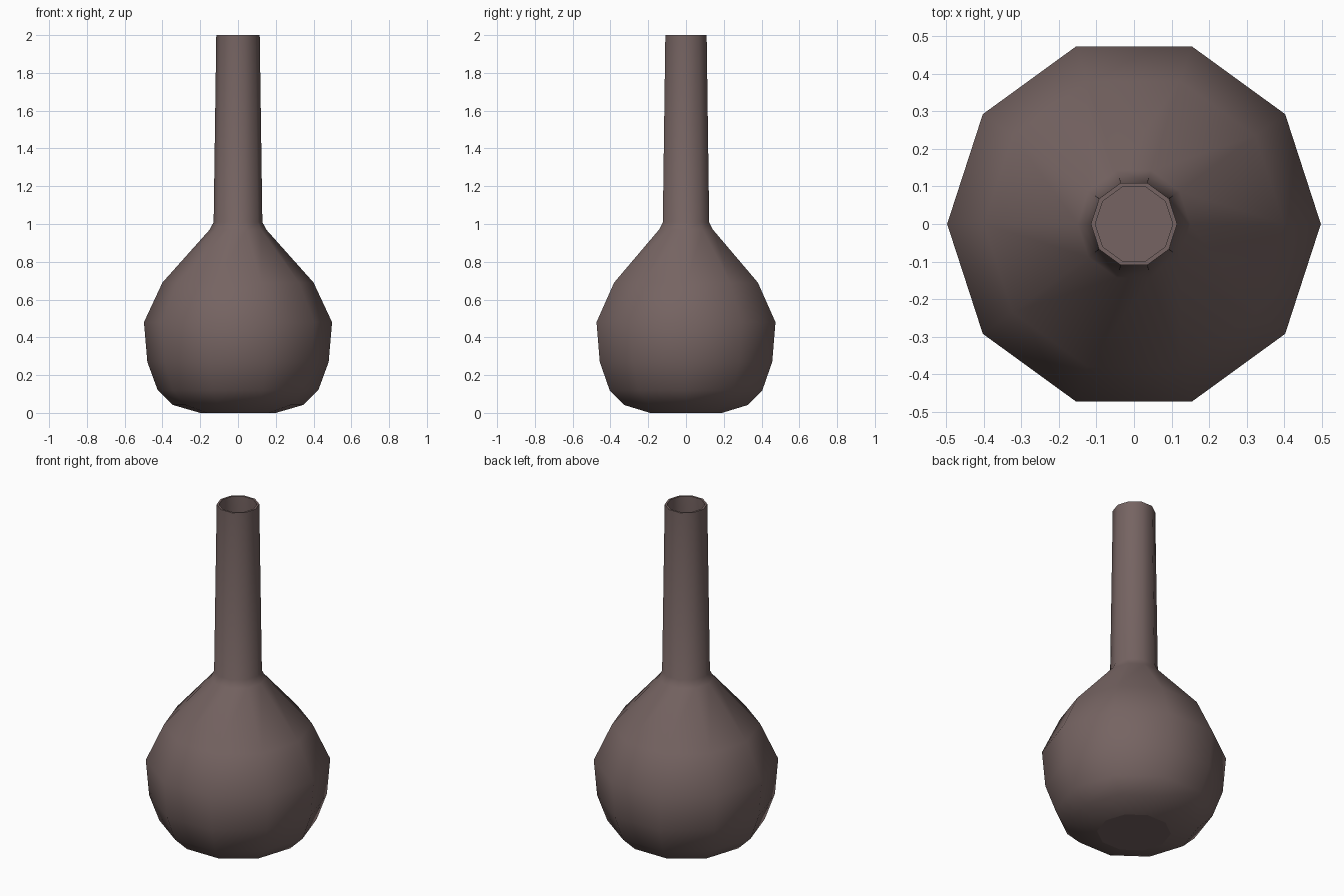
import bpy, bmesh, math

if "Cube" in bpy.data.objects:
    bpy.data.objects.remove(bpy.data.objects["Cube"])

SIDES = 10
# Profile (radius, height): outer wall going up, over the rim, then down the inner wall
outer = [(0.20, 0.0), (0.345, 0.042), (0.425, 0.12), (0.48, 0.27), (0.498, 0.48),
         (0.40, 0.69), (0.15, 0.97), (0.129, 1.01), (0.115, 2.0)]
inner = [(0.103, 2.0), (0.117, 1.01), (0.138, 0.96), (0.388, 0.68), (0.486, 0.475),
         (0.468, 0.275), (0.415, 0.13), (0.338, 0.053), (0.20, 0.012)]
profile = outer + inner

bm = bmesh.new()


def ring(r, z):
    return [bm.verts.new((r * math.cos(2 * math.pi * i / SIDES),
                          r * math.sin(2 * math.pi * i / SIDES), z)) for i in range(SIDES)]


# Revolved wall
rings = [ring(r, z) for r, z in profile]
for a, b in zip(rings, rings[1:]):
    for i in range(SIDES):
        j = (i + 1) % SIDES
        bm.faces.new((a[i], a[j], b[j], b[i]))

# Underside and inside floor
bm.faces.new(rings[0][::-1])
bm.faces.new(rings[-1])
bmesh.ops.recalc_face_normals(bm, faces=bm.faces)

# Smooth sides with crisp foot and rim edges
for f in bm.faces:
    f.smooth = True
for k in (0, len(outer) - 1, len(outer), len(rings) - 1):
    for i in range(SIDES):
        bm.edges.get((rings[k][i], rings[k][(i + 1) % SIDES])).smooth = False

mesh = bpy.data.meshes.new("flask_vase")
bm.to_mesh(mesh)
bm.free()

# Brown-grey clay
clay = bpy.data.materials.new("clay")
clay.diffuse_color = (0.18, 0.127, 0.122, 1)
clay.use_nodes = True
clay.node_tree.nodes["Principled BSDF"].inputs["Base Color"].default_value = clay.diffuse_color
mesh.materials.append(clay)
vase = bpy.data.objects.new("flask_vase", mesh)
bpy.context.collection.objects.link(vase)
